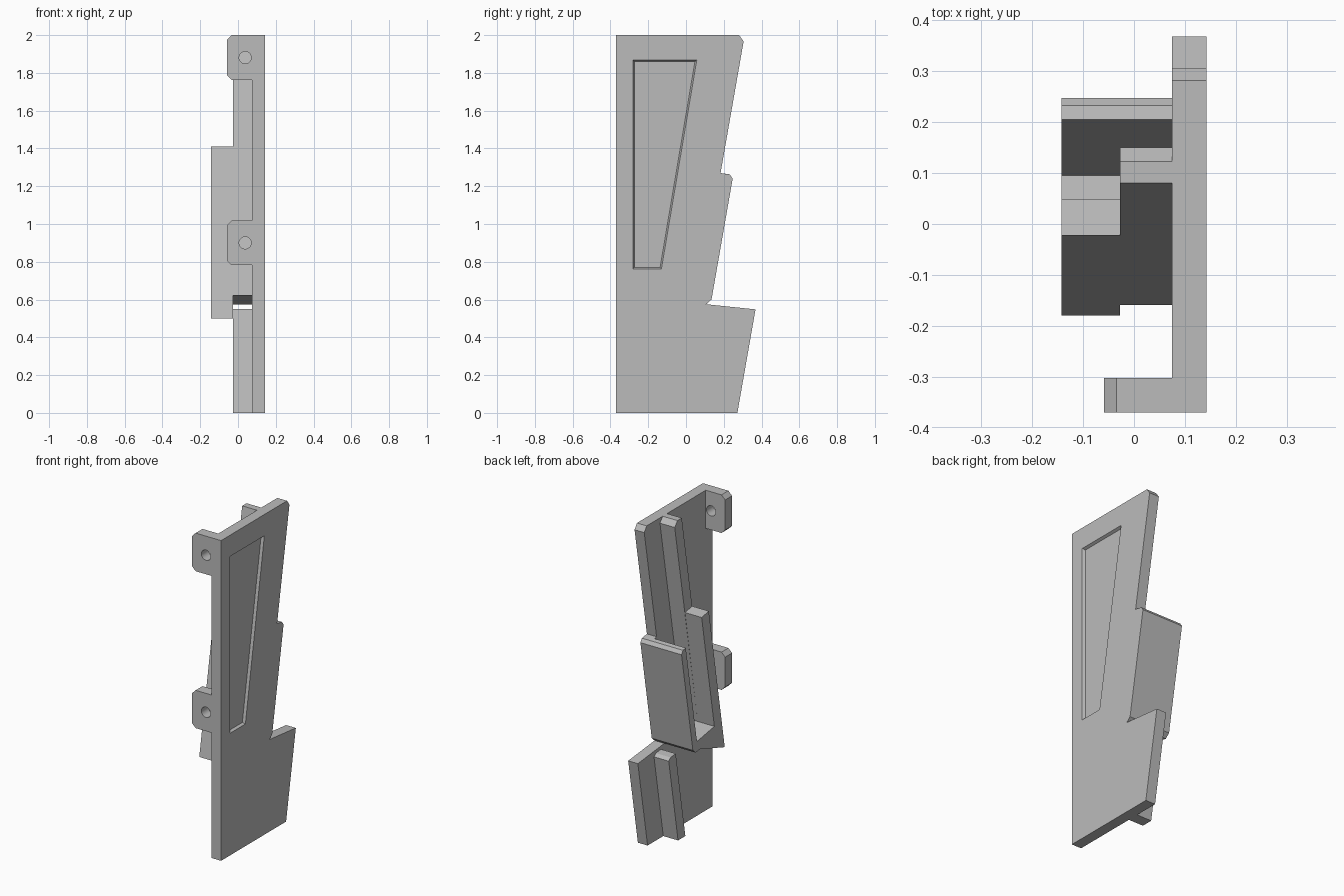
import bpy
import bmesh
from mathutils import Vector

cube = bpy.data.objects.get("Cube")
if cube:
    bpy.data.objects.remove(cube)

grey = bpy.data.materials.new("plain grey")
grey.use_nodes = True
colour = (0.5, 0.5, 0.5, 1)
grey.diffuse_color = colour
grey.node_tree.nodes["Principled BSDF"].inputs["Base Color"].default_value = colour

INNER, OUTER = 0.075, 0.142     # the two sides of the side plate
STEP, EDGE = -0.027, -0.142     # flange edge and free edge of the holder
FRONT, LEAN, THICK = -0.37, 0.173, 0.073


def loft(name, ring_a, ring_b):
    """Solid between two matching rings of points."""
    bm = bmesh.new()
    a = [bm.verts.new(p) for p in ring_a]
    b = [bm.verts.new(p) for p in ring_b]
    bm.faces.new(a)
    bm.faces.new(b)
    for i in range(len(a)):
        j = (i + 1) % len(a)
        bm.faces.new((a[i], a[j], b[j], b[i]))
    bmesh.ops.recalc_face_normals(bm, faces=bm.faces)
    mesh = bpy.data.meshes.new(name)
    bm.to_mesh(mesh)
    bm.free()
    mesh.materials.append(grey)
    obj = bpy.data.objects.new(name, mesh)
    bpy.context.collection.objects.link(obj)
    return obj


def side_prism(name, outline, x0, x1):
    return loft(name, [(x0, y, z) for y, z in outline],
                [(x1, y, z) for y, z in outline])


def cut(target, cutter):
    mod = target.modifiers.new("cut", 'BOOLEAN')
    mod.operation = 'DIFFERENCE'
    mod.solver = 'EXACT'
    mod.object = cutter
    bpy.context.view_layer.objects.active = target
    bpy.ops.object.modifier_apply(modifier=mod.name)
    bpy.data.objects.remove(cutter)


def lean(z):
    """Depth of the leaning front plane at height z."""
    return 0.08 - LEAN * (2 - z)


# Side plate with its stepped, leaning rear edge
plate = side_prism("side_plate", [
    (FRONT, 0), (0.272, 0), (0.368, 0.548), (0.107, 0.575), (0.135, 0.6),
    (0.247, 1.24), (0.232, 1.262), (0.183, 1.27), (0.305, 1.967),
    (0.281, 2), (FRONT, 2)], INNER, OUTER)

# Shallow tapered recess in the outer face
rim = [(-0.28, 1.867), (0.057, 1.867), (-0.13, 0.763), (-0.28, 0.763)]
bed = [(-0.272, 1.859), (0.047, 1.859), (-0.137, 0.771), (-0.272, 0.771)]
depth = 0.016


def extend(k):
    return [(OUTER - depth * k, r[0] + (b[0] - r[0]) * k, r[1] + (b[1] - r[1]) * k)
            for r, b in zip(rim, bed)]


cut(plate, loft("recess_cutter", extend(-0.5), extend(1)))

# Two front tabs with clipped corners and a screw hole
for label, low, high in (("upper", 1.762, 2.0), ("lower", 0.782, 1.018)):
    c, tip = 0.025, -0.059
    shape = [(INNER, low), (tip + c, low), (tip, low + c),
             (tip, high - c), (tip + c, high), (INNER, high)]
    tab = loft(label + "_tab", [(x, FRONT, z) for x, z in shape],
               [(x, FRONT + 0.068, z) for x, z in shape])
    bpy.ops.mesh.primitive_cylinder_add(
        vertices=32, radius=0.032, depth=0.3, rotation=(1.570796, 0, 0),
        location=(0.038, FRONT, (low + high) / 2))
    cut(tab, bpy.context.object)
    for poly in tab.data.polygons:
        centre = Vector((poly.center.x - 0.038, poly.center.z - (low + high) / 2))
        poly.use_smooth = centre.length < 0.034 and abs(poly.normal.y) < 0.5

# Leaning pocket: front wall, sloping floor and rear wall in one section
pocket = [(-0.077, 0.669), (0.095, 0.64), (0.205, 1.267), (0.232, 1.262),
          (0.247, 1.24), (0.135, 0.6), (0.107, 0.575)]
flange_top = [(lean(2), 2), (0.123, 2), (0.15, 1.967)]
wall_top = [(lean(1.41), 1.41), (lean(1.395) + THICK, 1.397)]
side_prism("flange_and_pocket",
           flange_top + pocket + [(lean(0.622), 0.622)], STEP, INNER)
side_prism("pocket_outer_half",
           wall_top + pocket + [(0.07, 0.582), (lean(0.5), 0.5)], EDGE, STEP)

# Short flange below the pocket
side_prism("lower_flange", [
    (0.045, 0), (0.117, 0), (0.209, 0.53), (0.19, 0.546), (0.14, 0.551)],
    STEP, INNER)
